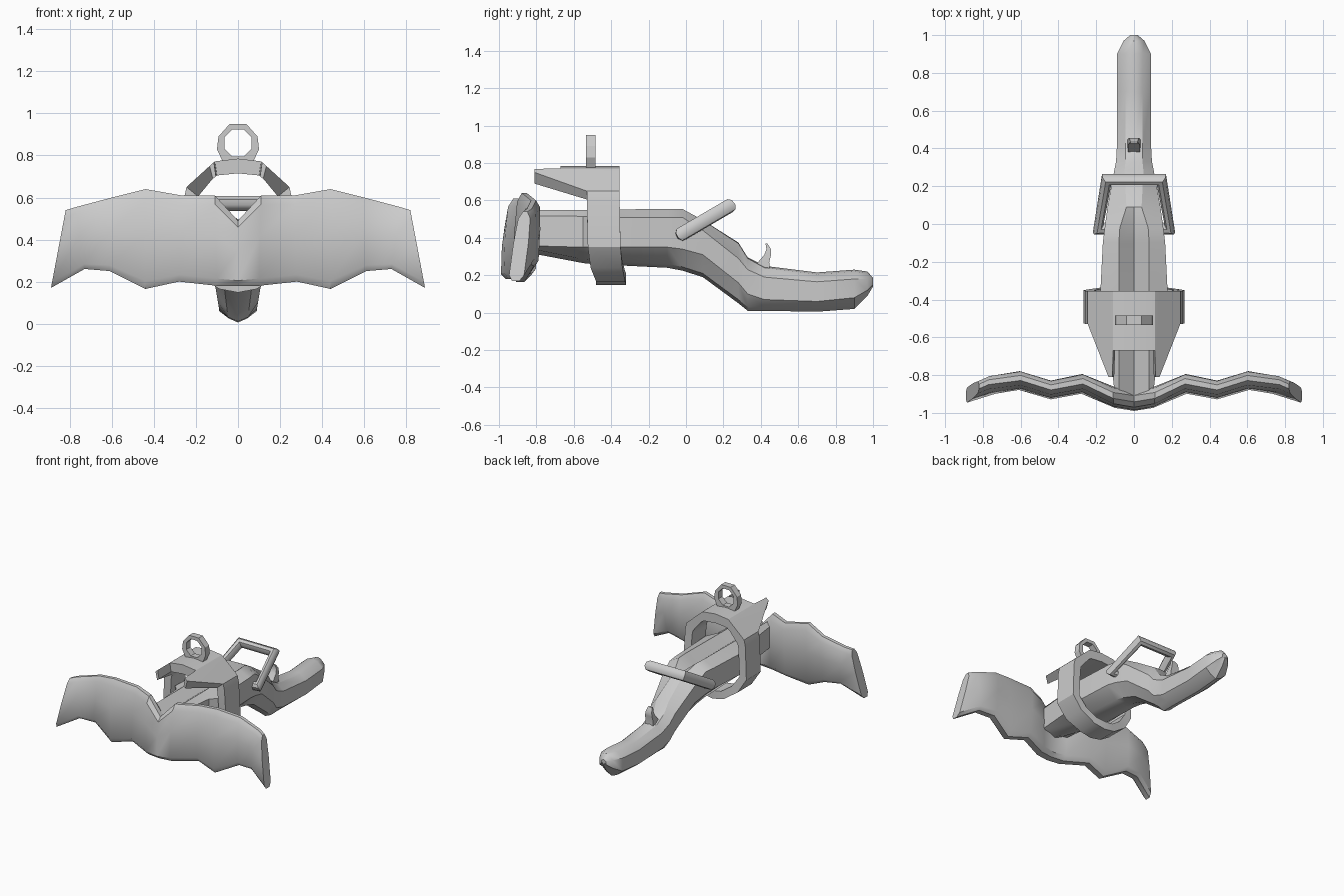
import bpy, bmesh
from math import cos, sin, radians

if "Cube" in bpy.data.objects:
    bpy.data.objects.remove(bpy.data.objects["Cube"])


def finish(obj, angle):
    bpy.ops.object.select_all(action='DESELECT')
    obj.select_set(True)
    bpy.context.view_layer.objects.active = obj
    bpy.ops.object.shade_smooth_by_angle(angle=radians(angle))


def loft(name, rings, closed=False, angle=35):
    """Skin a series of equal-length point loops; cap the ends unless closed."""
    bm = bmesh.new()
    loops = [[bm.verts.new(p) for p in r] for r in rings]
    n = len(loops[0])
    pairs = list(zip(loops, loops[1:]))
    if closed:
        pairs.append((loops[-1], loops[0]))
    else:
        bm.faces.new(loops[0])
        bm.faces.new(loops[-1])
    for a, b in pairs:
        for i in range(n):
            j = (i + 1) % n
            bm.faces.new((a[i], a[j], b[j], b[i]))
    bmesh.ops.recalc_face_normals(bm, faces=bm.faces)
    mesh = bpy.data.meshes.new(name)
    bm.to_mesh(mesh)
    bm.free()
    obj = bpy.data.objects.new(name, mesh)
    bpy.context.collection.objects.link(obj)
    finish(obj, angle)
    return obj


# Stock: y, top, bottom, half width, groove half width, centre z, shoulder z, lower z
stations = [
    (-.92, .55, .335, .10, .08, .49, .52, .36),
    (-.55, .55, .265, .14, .08, .49, .515, .35),
    (-.50, .55, .26, .185, .08, .49, .51, .35),
    (-.10, .555, .24, .165, .08, .49, .51, .35),
    (-.02, .555, .225, .155, .075, .49, .51, .34),
    (.09, .495, .19, .14, .04, .495, .44, .31),
    (.28, .37, .05, .105, .05, .375, .29, .16),
    (.33, .29, .01, .095, .045, .295, .23, .10),
    (.42, .24, .01, .09, .045, .25, .19, .07),
    (.70, .205, .005, .09, .045, .215, .165, .06),
    (.90, .22, .02, .09, .045, .23, .18, .08),
    (.97, .21, .09, .055, .025, .22, .18, .12),
    (1.0, .18, .14, .02, .01, .185, .17, .15),
]
rings = []
for y, top, bot, w, g, c, sh, lo in stations:
    half = [(g, top), (w, sh), (w, lo), (w * .5, bot + .02)]
    rings.append([(0, y, c)] + [(x, y, z) for x, z in half] + [(0, y, bot)]
                 + [(-x, y, z) for x, z in reversed(half)])
loft("stock", rings, angle=32)

# Wings: top x, top z, bottom x, bottom z, front y, back y, forward lean of the bottom
columns = [
    (0, .49, 0, .18, -.98, -.87, .01),
    (.11, .61, .10, .18, -.96, -.855, .015),
    (.27, .61, .28, .20, -.88, -.785, .02),
    (.44, .64, .44, .165, -.91, -.82, .02),
    (.60, .60, .61, .25, -.86, -.77, .02),
    (.77, .555, .73, .26, -.88, -.795, .02),
    (.82, .54, .89, .17, -.90, -.82, .05),
]
section = [(0, .75), (0, .25), (.08, 0), (.55, 0), (.9, .1), (1, .35),
           (1, .65), (.9, .9), (.55, 1), (.08, 1)]


def wing_ring(col, side):
    tx, tz, bx, bz, yf, yb, lean = col
    return [(side * (bx + (tx - bx) * t), yf + (yb - yf) * s - lean * (1 - t),
             bz + (tz - bz) * t) for t, s in section]


loft("bow_wings", [wing_ring(c, -1) for c in reversed(columns[1:])]
     + [wing_ring(c, 1) for c in columns], angle=40)

# Collar with forked visor: outer x, z, inner x, z, front y, back y
collar = [
    (0, .785, 0, .715, -.67, -.355),
    (.11, .772, .10, .705, -.67, -.355),
    (.115, .768, .105, .70, -.81, -.355),
    (.135, .75, .12, .69, -.81, -.355),
    (.245, .65, .19, .605, -.53, -.355),
    (.256, .60, .197, .57, -.53, -.355),
    (.268, .35, .21, .36, -.525, -.35),
    (.20, .24, .15, .275, -.51, -.34),
    (.09, .165, .07, .22, -.48, -.325),
    (0, .148, 0, .21, -.48, -.32),
]


def collar_ring(p, side):
    ox, oz, ix, iz, yf, yb = p
    return [(side * ox, yf, oz), (side * ox, yb, oz), (side * ix, yb, iz), (side * ix, yf, iz)]


loft("collar", [collar_ring(p, 1) for p in collar]
     + [collar_ring(p, -1) for p in reversed(collar[1:-1])], closed=True, angle=30)

# Sight: faceted frame around an octagonal hole
outer = [(.04, .95), (.093, .89), (.10, .83), (.07, .765)]
outer += [(-x, z) for x, z in reversed(outer)]
rings = []
for i, (x, z) in enumerate(outer):
    a = radians(67.5 - 45 * i)
    ix, iz = .07 * cos(a), .86 + .07 * sin(a)
    rings.append([(x, -.535, z), (x, -.485, z), (ix, -.485, iz), (ix, -.535, iz)])
loft("sight_ring", rings, closed=True, angle=30)

# Cocking lever: bent tube
half = [(.11, -.02, .42), (.19, -.025, .42), (.145, .235, .572)]
path = half + [(-x, y, z) for x, y, z in reversed(half)]
curve = bpy.data.curves.new("cocking_lever", 'CURVE')
curve.dimensions = '3D'
curve.bevel_depth = .038
curve.bevel_resolution = 2
curve.use_fill_caps = True
spline = curve.splines.new('POLY')
spline.points.add(len(path) - 1)
for pt, co in zip(spline.points, path):
    pt.co = (*co, 1)
lever = bpy.data.objects.new("cocking_lever", curve)
bpy.context.collection.objects.link(lever)
bpy.ops.object.select_all(action='DESELECT')
lever.select_set(True)
bpy.context.view_layer.objects.active = lever
bpy.ops.object.convert(target='MESH')
finish(bpy.context.view_layer.objects.active, 40)

# Trigger: curved spur, centre y and z, half depth, half width
spur = [(.40, .22, .05, .035), (.415, .27, .03, .032), (.437, .31, .018, .03),
        (.442, .34, .012, .025), (.43, .37, .005, .018)]
loft("trigger", [[(-w, y - d, z), (w, y - d, z), (w, y + d, z), (-w, y + d, z)]
                 for y, z, d, w in spur], angle=40)
